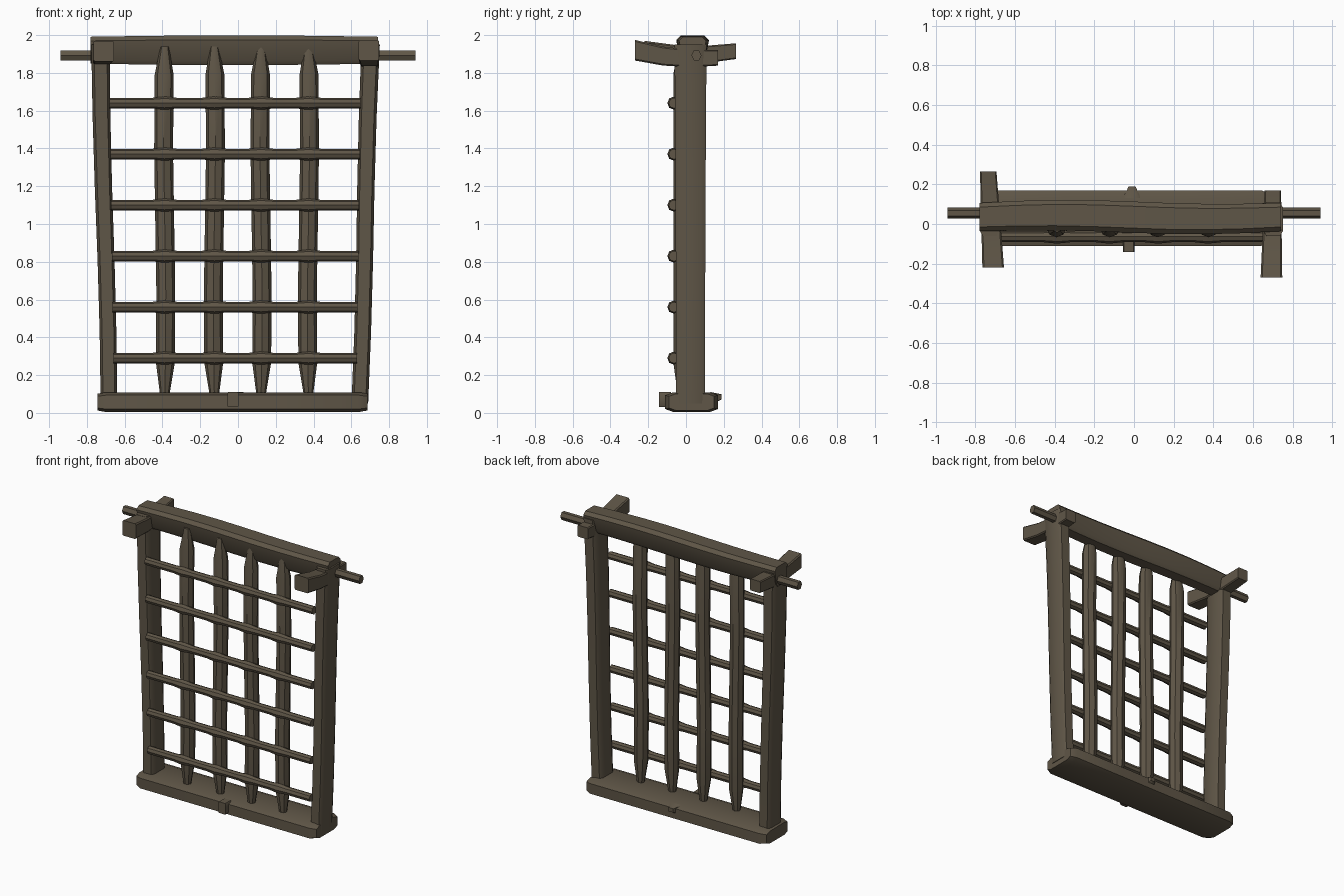
import bpy, bmesh, math
from mathutils import Vector

cube = bpy.data.objects.get("Cube")
if cube:
    bpy.data.objects.remove(cube, do_unlink=True)

wood = bpy.data.materials.new("dark_wood")
wood.use_nodes = True
wood_colour = (0.115, 0.093, 0.063, 1)
wood.diffuse_color = wood_colour
wood.node_tree.nodes["Principled BSDF"].inputs["Base Color"].default_value = wood_colour


def round_outline(sides):
    """Regular outline with unit half sizes."""
    angles = [math.tau * side / sides for side in range(sides)]
    return [(math.cos(angle), math.sin(angle)) for angle in angles]


def square_outline(cut):
    """Square outline with cut corners and unit half sizes."""
    corners = [(1, 1), (-1, 1), (-1, -1), (1, -1)]
    outline = []
    for u, v in corners:
        ends = [(u, v * (1 - cut)), (u * (1 - cut), v)]
        outline += ends if u == v else reversed(ends)
    return outline


def no_swell(t):
    return 1


def no_sway(t):
    return Vector()


def timber(name, start, end, half, outline, swell=no_swell, sway=no_sway, stops=(0, 1)):
    """Skin an outline from start to end along the longest axis.

    half: half sizes on the two remaining axes, in x, y, z order
    swell, sway: size factor and centre offset at each stop
    """
    start, end = Vector(start), Vector(end)
    along = max(range(3), key=lambda i: abs(end[i] - start[i]))
    across = [i for i in range(3) if i != along]
    bm = bmesh.new()
    loops = []
    for t in stops:
        centre = start.lerp(end, t) + sway(t)
        loop = []
        for point in outline:
            corner = centre.copy()
            for i, unit, size in zip(across, point, half):
                corner[i] += unit * size * swell(t)
            loop.append(bm.verts.new(corner))
        loops.append(loop)
    for low, high in zip(loops, loops[1:]):
        for i in range(len(outline)):
            bm.faces.new((low[i - 1], low[i], high[i], high[i - 1]))
    bm.faces.new(loops[0])
    bm.faces.new(loops[-1])
    bmesh.ops.recalc_face_normals(bm, faces=bm.faces)
    mesh = bpy.data.meshes.new(name)
    bm.to_mesh(mesh)
    bm.free()
    mesh.materials.append(wood)
    obj = bpy.data.objects.new(name, mesh)
    bpy.context.collection.objects.link(obj)
    bpy.ops.object.select_all(action="DESELECT")
    obj.select_set(True)
    bpy.context.view_layer.objects.active = obj
    bpy.ops.object.shade_smooth_by_angle(angle=math.radians(42))


def even_stops(count):
    return [i / count for i in range(count + 1)]


hewn = square_outline(0.3)
sawn = square_outline(0.15)
octagon = round_outline(8)

# Top beam: thicker in the middle, with an undercut lower front edge
undercut = [(u * 0.75 if v < -0.5 else u, v) for u, v in hewn]
timber("top_beam", (-0.78, 0.035, 1.92), (0.74, 0.035, 1.92), (0.075, 0.075), undercut,
       swell=lambda t: 0.95 + 0.1 * math.sin(math.pi * t),
       sway=lambda t: Vector((0, 0.01 * math.sin(math.tau * t), 0)),
       stops=even_stops(8))

# Bottom sill with slightly worn ends
timber("bottom_sill", (-0.745, 0.03, 0.057), (0.685, 0.03, 0.057), (0.14, 0.052), hewn,
       swell=lambda t: 0.85 if t in (0, 1) else 1,
       stops=(0, 0.03, 0.3, 0.7, 0.97, 1))

# Side posts lean outward; corner pegs and axle stubs hold the top
for side, foot, head, peg_front, peg_back in (
        ("right", -0.683, -0.728, (-0.71, -0.22, 1.915), (-0.735, 0.265, 1.915)),
        ("left", 0.645, 0.702, (0.693, -0.27, 1.92), (0.7, 0.17, 1.88))):
    timber(side + "_post", (foot, 0.024, 0.05), (head, 0.024, 1.95), (0.046, 0.08), hewn,
           swell=lambda t: 0.96 + 0.1 * t * t,
           sway=lambda t: Vector((0.004 * math.sin(math.tau * t), 0, 0)),
           stops=even_stops(5))
    timber(side + "_corner_peg", peg_front, peg_back, (0.052, 0.052), sawn,
           swell=lambda t: 1.05 - 0.25 * t,
           sway=lambda t: Vector((0, 0, -0.02 * math.sin(math.pi * t))),
           stops=even_stops(3))
    out = math.copysign(1, foot)
    timber(side + "_axle", (out * 0.6, 0.055, 1.893), (out * 0.94, 0.055, 1.893),
           (0.027, 0.031), round_outline(6))

# Vertical bars, tapered at both ends and gently bowed
bar_places = [-0.388, -0.125, 0.122, 0.373]


def bar_taper(t):
    return 0.45 + 0.55 * min(1, t / 0.1, (1 - t) / 0.08)


for i, x in enumerate(bar_places):
    bow = 0.006 * (-1) ** i
    timber(f"vertical_bar_{i + 1}", (x, -0.02, 0.08), (x, -0.02, 1.94), (0.05, 0.047), octagon,
           swell=bar_taper,
           sway=lambda t: Vector((bow * math.sin(math.tau * t), 0, 0)),
           stops=(0, 0.1, 0.3, 0.5, 0.7, 0.92, 1))

# Horizontal bars, swelling where they cross the vertical bars
for i in range(6):
    z = 0.29 + 0.27 * i
    reach = 0.64 + 0.015 * z
    left, right = reach - 0.015, -reach - 0.015
    crossings = [(x - right) / (left - right) for x in bar_places]
    stops = [0, 1] + [c + d for c in crossings for d in (-0.05, 0, 0.05)]
    timber(f"horizontal_bar_{i + 1}", (right, -0.064, z), (left, -0.064, z), (0.028, 0.028),
           octagon, swell=lambda t: 1.25 if t in crossings else 1, stops=sorted(stops))

# Small latch on the sill front and a pointed nub at its back
timber("sill_latch", (-0.027, -0.142, 0.07), (-0.027, -0.08, 0.07), (0.029, 0.04), sawn)
timber("sill_nub", (-0.01, 0.13, 0.075), (-0.01, 0.188, 0.085), (0.045, 0.035), sawn,
       swell=lambda t: 1 - 0.6 * t)
